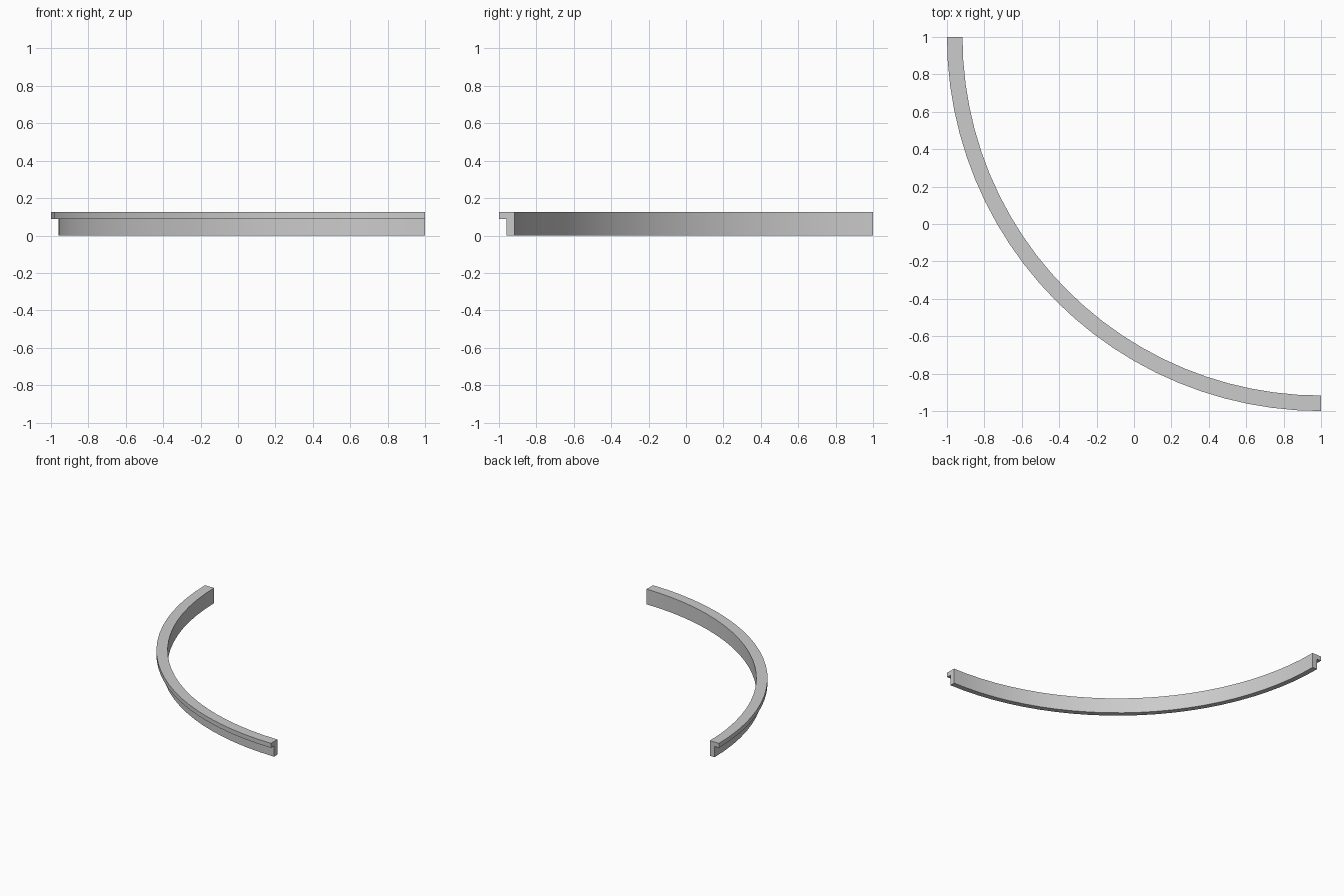
import bpy, bmesh, math
from mathutils import Matrix, Vector

if "Cube" in bpy.data.objects:
    bpy.data.objects.remove(bpy.data.objects["Cube"])

SEGMENTS = 24
CENTER = Vector((1, 1, 0))

# L-shaped moulding section: (radius, height)
PROFILE = [(1.917, 0), (1.96, 0), (1.96, 0.088), (2.0, 0.088), (2.0, 0.125), (1.917, 0.125)]

# Sweep the section a quarter turn around the corner point
bm = bmesh.new()
section = bm.faces.new([bm.verts.new((1 - r, 1, z)) for r, z in PROFILE])
start = bm.faces.new([bm.verts.new(v.co) for v in section.verts])
bmesh.ops.spin(bm, geom=[start] + start.edges[:] + start.verts[:], cent=CENTER,
               axis=(0, 0, 1), angle=math.pi / 2, steps=SEGMENTS)
bmesh.ops.remove_doubles(bm, verts=bm.verts, dist=1e-5)
bmesh.ops.recalc_face_normals(bm, faces=bm.faces)

mesh = bpy.data.meshes.new("curved_moulding")
bm.to_mesh(mesh)
bm.free()
moulding = bpy.data.objects.new("curved_moulding", mesh)
bpy.context.collection.objects.link(moulding)

# Smooth the curve, keep the section corners crisp
bpy.context.view_layer.objects.active = moulding
moulding.select_set(True)
bpy.ops.object.shade_smooth_by_angle(angle=math.radians(30))
